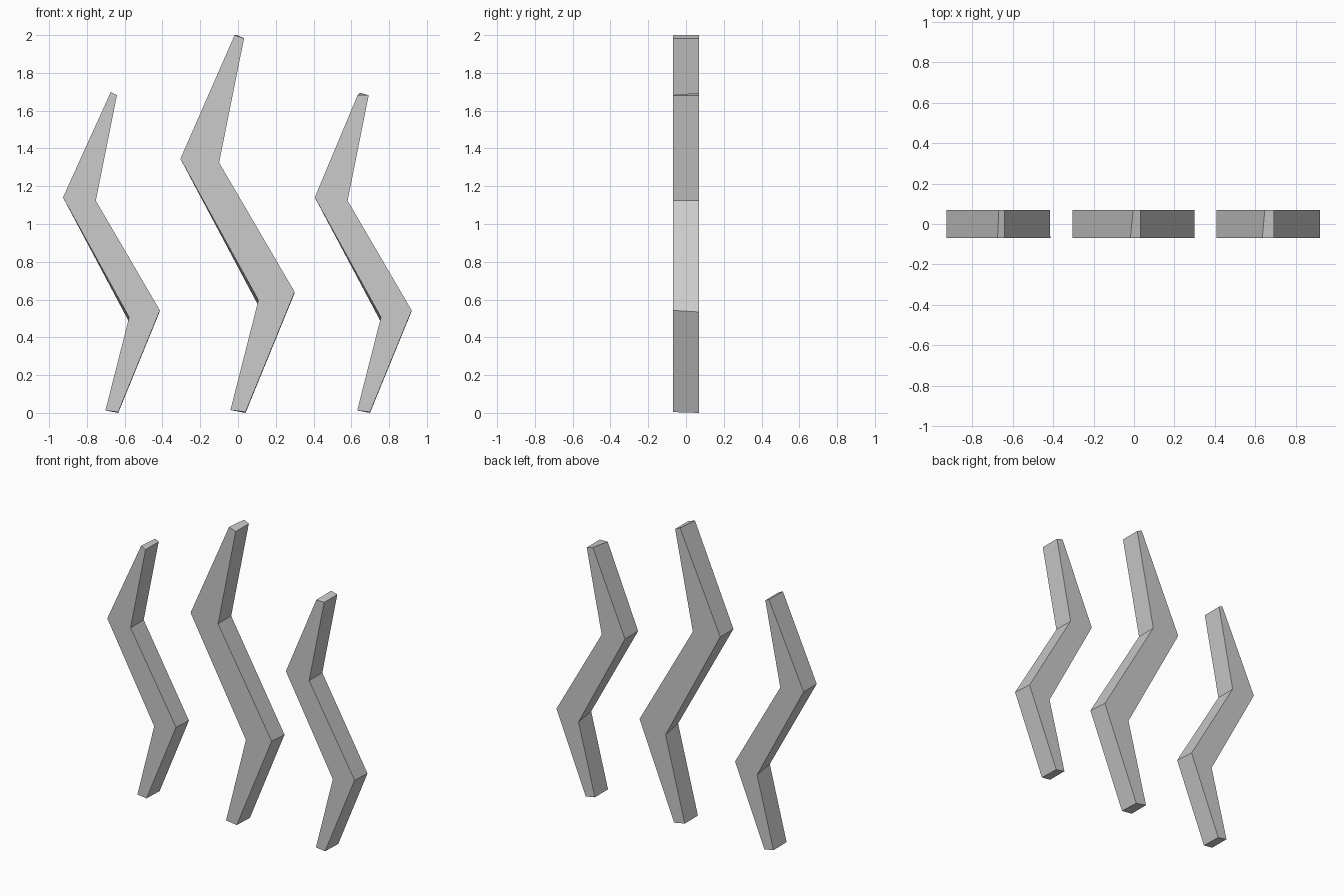
import bpy
import bmesh

# Remove the default cube
cube = bpy.data.objects.get("Cube")
if cube:
    bpy.data.objects.remove(cube, do_unlink=True)

grey = bpy.data.materials.new("plain grey")
grey.use_nodes = True
colour = (0.6, 0.6, 0.6, 1.0)
grey.diffuse_color = colour
grey.node_tree.nodes["Principled BSDF"].inputs["Base Color"].default_value = colour

DEPTH = 0.07
# Zigzag outline in x and z, running round from the foot; the tip corner is added per bar
RIGHT_EDGE = [(-0.04, 0.015), (0.04, 0.005), (0.30, 0.64), (-0.10, 1.325), (0.032, 1.983)]
LEFT_EDGE = [(-0.305, 1.345), (0.108, 0.597)]
# Slight skew of the back outline, by corner number
BACK_SHIFT = {1: (0, -0.005), 2: (-0.002, -0.01), 7: (-0.004, -0.022)}


def zigzag_bar(name, centre, scale, front_tip, back_tip):
    """Loft a thick zigzag between its front and back outlines."""
    bm = bmesh.new()
    loops = []
    for y, tip in ((-DEPTH, front_tip), (DEPTH, back_tip)):
        loop = []
        for i, (x, z) in enumerate(RIGHT_EDGE + [tip] + LEFT_EDGE):
            dx, dz = BACK_SHIFT.get(i, (0, 0)) if y > 0 else (0, 0)
            loop.append(bm.verts.new((centre + (x + dx) * scale, y, (z + dz) * scale)))
        loops.append(loop)
    front, back = loops
    bm.faces.new(front)
    bm.faces.new(back[::-1])
    for i in range(len(front)):
        j = (i + 1) % len(front)
        bm.faces.new((front[j], front[i], back[i], back[j]))
    bmesh.ops.recalc_face_normals(bm, faces=bm.faces)
    mesh = bpy.data.meshes.new(name)
    bm.to_mesh(mesh)
    bm.free()
    mesh.materials.append(grey)
    bpy.context.collection.objects.link(bpy.data.objects.new(name, mesh))


# Tall middle bar and two shorter side bars
zigzag_bar("middle_wave", 0, 1, (-0.018, 2.0), (-0.004, 2.0))
zigzag_bar("right_wave", -0.668, 0.848, (-0.007, 2.002), (0.0, 1.998))
zigzag_bar("left_wave", 0.665, 0.848, (-0.037, 1.985), (-0.022, 1.998))
